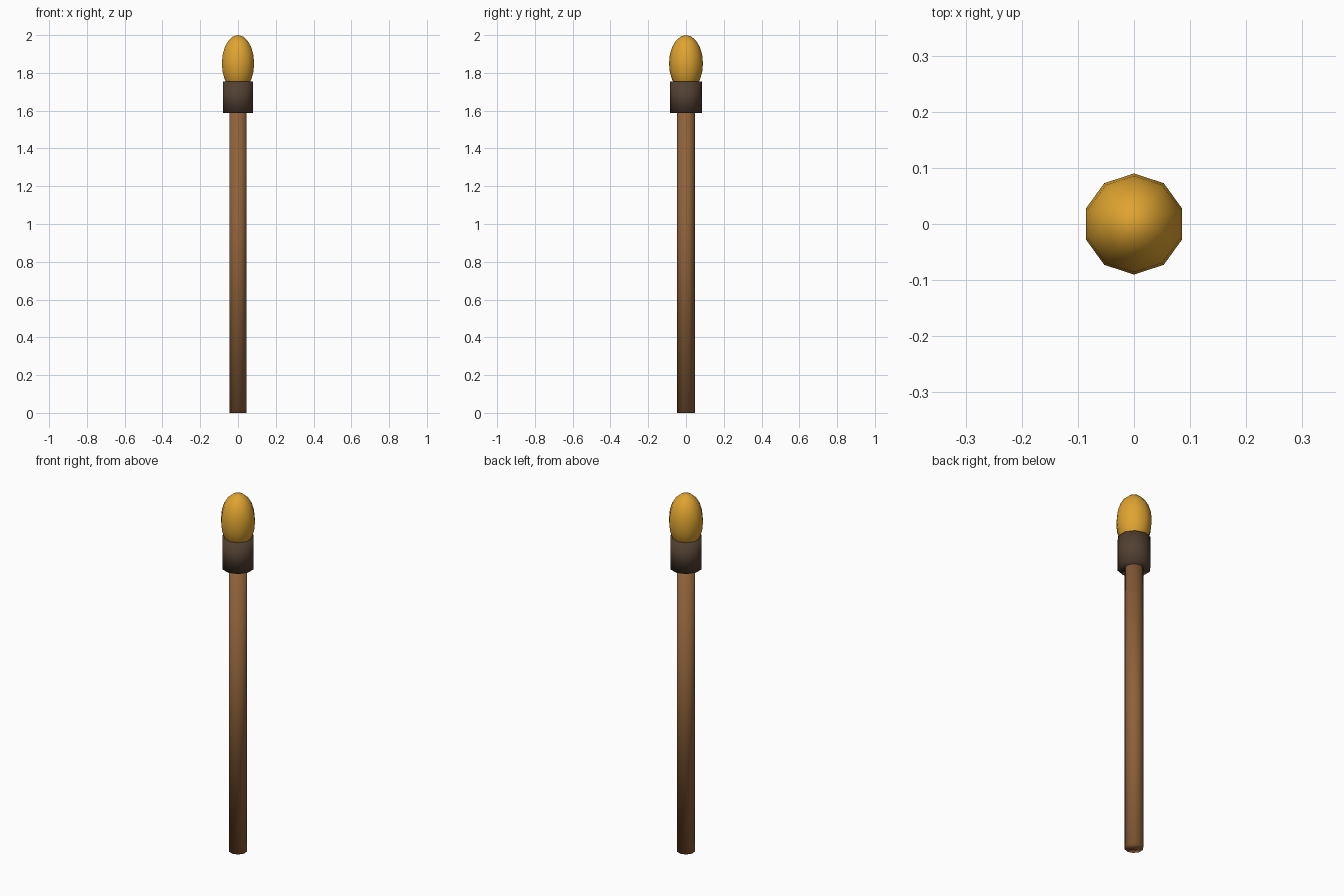
import bpy, bmesh
from mathutils import Matrix

if "Cube" in bpy.data.objects:
    bpy.data.objects.remove(bpy.data.objects["Cube"])

SIDES = 10


def material(name, color):
    m = bpy.data.materials.new(name)
    m.diffuse_color = (*color, 1)
    m.use_nodes = True
    m.node_tree.nodes["Principled BSDF"].inputs["Base Color"].default_value = m.diffuse_color
    return m


def finish(name, bm, mat):
    # Turn the bmesh into a fully smooth-shaded object
    for f in bm.faces:
        f.smooth = True
    mesh = bpy.data.meshes.new(name)
    bm.to_mesh(mesh)
    bm.free()
    mesh.materials.append(mat)
    ob = bpy.data.objects.new(name, mesh)
    bpy.context.collection.objects.link(ob)
    return ob


def cylinder(name, radius, z0, z1, mat):
    bm = bmesh.new()
    bmesh.ops.create_cone(bm, cap_ends=True, segments=SIDES, radius1=radius,
                          radius2=radius, depth=z1 - z0,
                          matrix=Matrix.Translation((0, 0, (z0 + z1) / 2)))
    return finish(name, bm, mat)


wood = material("wood brown", (0.27, 0.12, 0.042))
wrap = material("dark brown wrap", (0.085, 0.052, 0.032))
fire = material("flame amber", (0.74, 0.37, 0.03))

# Wooden shaft and the wrapped collar at its top
cylinder("shaft", 0.047, 0.0, 1.61, wood)
cylinder("collar", 0.0835, 1.587, 1.755, wrap)

# Egg-shaped flame sitting in the collar
bm = bmesh.new()
bmesh.ops.create_uvsphere(
    bm, u_segments=SIDES, v_segments=10, radius=1,
    matrix=Matrix.Translation((0, 0, 1.85)) @ Matrix.Diagonal((0.09, 0.09, 0.15, 1)))
finish("flame", bm, fire)
